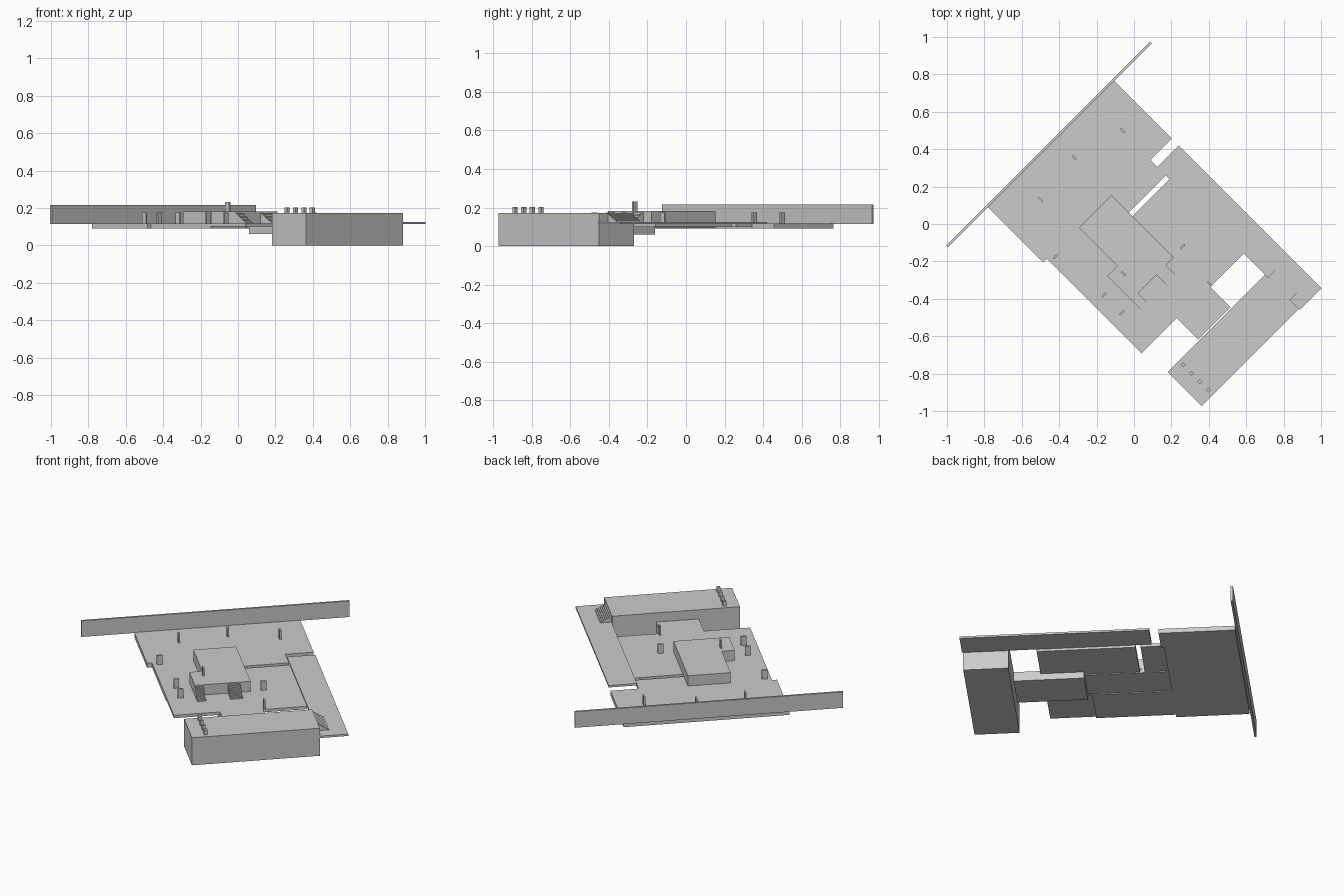
import bpy, bmesh

if "Cube" in bpy.data.objects:
    bpy.data.objects.remove(bpy.data.objects["Cube"])

# The site plan is turned 45 degrees: p = x - y, q = x + y
def world(p, q, z):
    return ((p + q) / 2, (q - p) / 2, z)

def add_block(bm, p0, p1, q0, q1, z0, z1):
    ring = [(p0, q0), (p1, q0), (p1, q1), (p0, q1)]
    lo = [bm.verts.new(world(p, q, z0)) for p, q in ring]
    hi = [bm.verts.new(world(p, q, z1)) for p, q in ring]
    bm.faces.new(lo[::-1])
    bm.faces.new(hi)
    for i in range(4):
        j = (i + 1) % 4
        bm.faces.new((lo[i], lo[j], hi[j], hi[i]))

def make(name, blocks):
    bm = bmesh.new()
    for b in blocks:
        add_block(bm, *b)
    bmesh.ops.recalc_face_normals(bm, faces=bm.faces)
    me = bpy.data.meshes.new(name)
    bm.to_mesh(me)
    bm.free()
    ob = bpy.data.objects.new(name, me)
    bpy.context.collection.objects.link(ob)
    return ob

TOP = 0.118

# Long rear wall
make("rear_wall", [(-0.888, -0.870, -1.12, 1.06, 0.115, 0.215)])

# Floor slabs
make("rear_floor", [(-0.87, -0.28, -0.69, 0.66, 0.09, TOP),
                    (-0.28, -0.255, 0.43, 0.66, 0.09, TOP)])
make("link_floor", [(-0.28, -0.09, 0.03, 0.43, 0.10, TOP)])
make("left_floor_rear", [(-0.28, 0.36, -0.65, -0.275, 0.09, TOP)])
make("left_floor_front", [(0.36, 0.73, -0.65, -0.275, 0.10, TOP)])
make("central_floor", [(-0.28, 0.395, -0.275, 0.03, 0.095, TOP)])
make("right_floor", [(-0.05, 0.745, 0.03, 0.43, 0.10, TOP)])
make("deep_floor", [(0.395, 0.962, -0.275, 0.072, 0.06, TOP)])
make("side_walkway", [(-0.18, 1.345, 0.43, 0.66, 0.114, 0.126)])

# Large front block
make("front_block", [(0.972, 1.335, -0.61, 0.43, 0.0, 0.172)])

# Raised central platform with side extension
make("central_platform", [(-0.275, 0.392, -0.315, 0.033, TOP, 0.182),
                          (0.135, 0.392, -0.42, -0.315, TOP, 0.182)])

# Stairs: descending solid steps
def stairs(name, along_p, start, run, side0, side1, z_low, z_high, n=7):
    steps = []
    for i in range(n):
        a = start + run * i / n
        b = start + run * (i + 1) / n
        z = z_high - (z_high - z_low) * (i + 1) / (n + 1)
        if along_p:
            steps.append((a, b, side0, side1, z_low, z))
        else:
            steps.append((side0, side1, a, b, z_low, z))
    make(name, steps)

stairs("platform_stairs_left", True, 0.392, 0.115, -0.42, -0.35, TOP, 0.182)
stairs("platform_stairs_right", True, 0.392, 0.12, -0.15, -0.05, TOP, 0.182)
stairs("block_stairs", False, 0.43, 0.09, 1.0, 1.24, 0.126, 0.172)

# Thin cover panels: centre x, y, base height, runs along p?
panels = [(-0.06, 0.50, TOP, True), (-0.32, 0.355, TOP, True),
          (-0.50, 0.13, TOP, True), (0.405, -0.32, TOP, True),
          (-0.055, -0.265, 0.182, True), (-0.42, -0.175, TOP, False),
          (-0.16, -0.38, TOP, False), (-0.065, -0.475, TOP, False),
          (0.26, -0.12, TOP, False)]
for i, (x, y, z, along_p) in enumerate(panels):
    p, q = x - y, x + y
    hp, hq = (0.022, 0.007) if along_p else (0.007, 0.022)
    make(f"cover_panel_{i}", [(p - hp, p + hp, q - hq, q + hq, z, z + (0.057 if z == TOP else 0.049))])

# Row of posts on the front block
for i in range(4):
    p = 1.015 + 0.09 * i
    make(f"post_{i}", [(p - 0.014, p + 0.014, -0.504, -0.476, 0.172, 0.202)])
